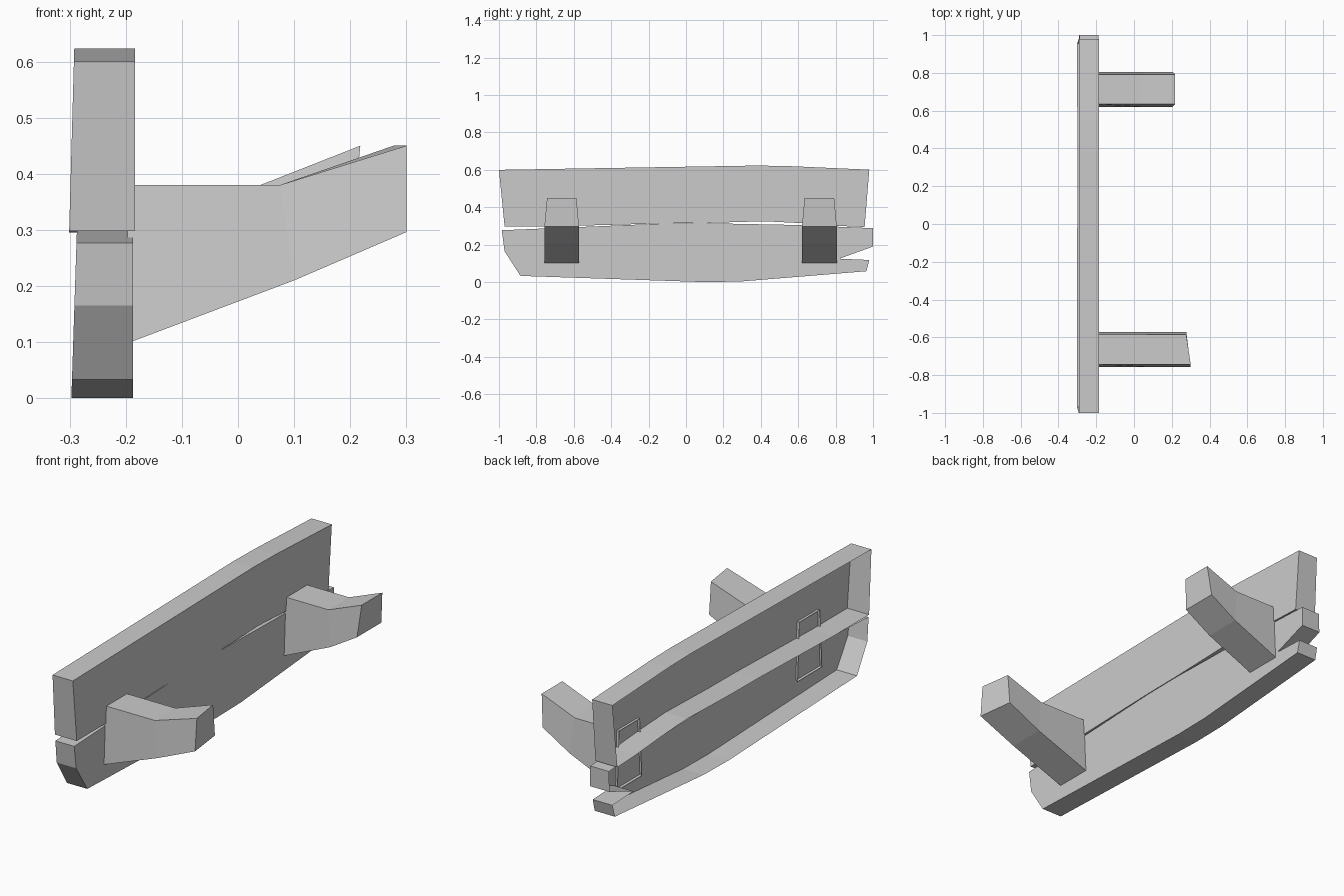
import bpy
import bmesh

cube = bpy.data.objects.get("Cube")
if cube:
    bpy.data.objects.remove(cube)

grey = bpy.data.materials.new("plain grey")
grey.use_nodes = True
GREY = (0.6, 0.6, 0.6, 1)
grey.diffuse_color = GREY
grey.node_tree.nodes["Principled BSDF"].inputs["Base Color"].default_value = GREY


def loft(name, rings, cap_last):
    """Join matching rings of points with walls; the first ring stays open."""
    bm = bmesh.new()
    loops = [[bm.verts.new(p) for p in ring] for ring in rings]
    for a, b in zip(loops, loops[1:]):
        for i in range(len(a)):
            j = (i + 1) % len(a)
            bm.faces.new((a[i], a[j], b[j], b[i]))
    if cap_last:
        bm.faces.new(loops[-1])
    mesh = bpy.data.meshes.new(name)
    bm.to_mesh(mesh)
    bm.free()
    mesh.materials.append(grey)
    obj = bpy.data.objects.new(name, mesh)
    bpy.context.collection.objects.link(obj)
    return obj


def plank(name, outline, front, back_base, lean):
    """Hollow board, open at the back; outline (y, z) runs anticlockwise."""
    base = min(z for y, z in outline)
    back = [(back_base + lean * (z - base), y, z) for y, z in outline]
    loft(name, [back, [(front, y, z) for y, z in outline]], True)


# Two rough boards with a ragged seam between them
plank("upper_plank",
      [(-0.97, 0.298), (-0.7, 0.298), (-0.12, 0.314), (0.09, 0.316),
       (0.42, 0.325), (0.62, 0.315), (0.82, 0.3), (0.955, 0.295),
       (0.98, 0.601), (0.55, 0.62), (0.38, 0.623), (-1.0, 0.6)],
      -0.184, -0.301, 0.028)
plank("lower_plank",
      [(-0.885, 0.033), (0.1, 0.0), (0.29, 0.003), (0.965, 0.058),
       (0.98, 0.118), (0.82, 0.125), (1.0, 0.19), (1.0, 0.288),
       (0.6, 0.305), (0.09, 0.315), (-0.12, 0.313), (-0.985, 0.277),
       (-0.97, 0.165)],
      -0.187, -0.297, 0.033)


def bracket(name, y0, y1, bend_low, bend_high, tips):
    """Upswept arm, narrower on top; tips are the x of its four end corners."""
    inset = 0.014
    stations = [((-0.197,) * 4, 0.098, 0.38),
                ((bend_low, bend_low, bend_high, bend_high), 0.21, 0.38),
                (tips, 0.296, 0.45)]
    rings = []
    for xs, low, high in stations:
        section = [(y0, low), (y1, low), (y1 - inset, high), (y0 + inset, high)]
        rings.append([(x, y, z) for x, (y, z) in zip(xs, section)])
    loft(name, rings, True)


# Arms reaching forward from the boards
bracket("front_bracket", -0.757, -0.572, 0.1, 0.075, (0.3, 0.277, 0.277, 0.3))
bracket("rear_bracket", 0.62, 0.806, 0.06, 0.04, (0.203, 0.203, 0.218, 0.218))
